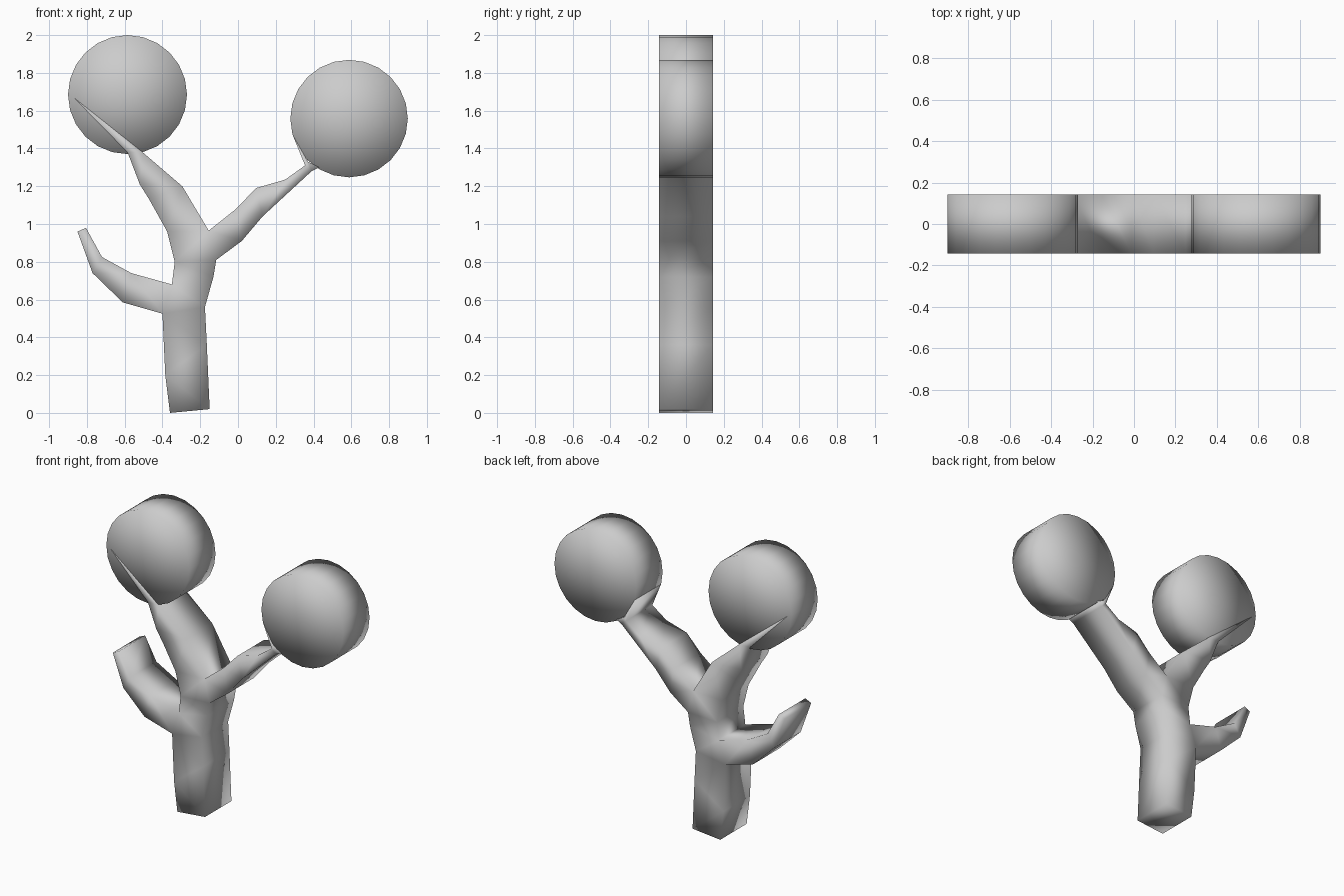
import bpy, bmesh, math

if "Cube" in bpy.data.objects:
    bpy.data.objects.remove(bpy.data.objects["Cube"])

HALF = 0.143  # half thickness of the whole model along y


def finish(bm, name):
    bmesh.ops.recalc_face_normals(bm, faces=bm.faces)
    mesh = bpy.data.meshes.new(name)
    bm.to_mesh(mesh)
    bm.free()
    mesh.shade_smooth()
    obj = bpy.data.objects.new(name, mesh)
    bpy.context.collection.objects.link(obj)
    return obj


def slab(name, outline, half):
    """Extrude an x-z outline evenly to both sides of y = 0."""
    bm = bmesh.new()
    face = bm.faces.new([bm.verts.new((x, -half, z)) for x, z in outline])
    ext = bmesh.ops.extrude_face_region(bm, geom=[face], use_keep_orig=True)
    moved = [v for v in ext["geom"] if isinstance(v, bmesh.types.BMVert)]
    bmesh.ops.translate(bm, verts=moved, vec=(0, 2 * half, 0))
    caps = [f for f in bm.faces if len(f.verts) > 4]
    bmesh.ops.triangulate(bm, faces=caps)
    return finish(bm, name)


def disc(name, x, z, radius, half, sides=24):
    """Thick round crown with fan caps, axis along y."""
    bm = bmesh.new()
    ring = [(x + radius * math.cos(2 * math.pi * i / sides),
             z + radius * math.sin(2 * math.pi * i / sides)) for i in range(sides)]
    front = [bm.verts.new((px, -half, pz)) for px, pz in ring]
    back = [bm.verts.new((px, half, pz)) for px, pz in ring]
    hub_front = bm.verts.new((x, -half, z))
    hub_back = bm.verts.new((x, half, z))
    for i in range(sides):
        j = (i + 1) % sides
        bm.faces.new((front[i], front[j], back[j], back[i]))
        bm.faces.new((hub_front, front[j], front[i]))
        bm.faces.new((hub_back, back[i], back[j]))
    return finish(bm, name)


# Trunk with three branches, one outline
trunk = [
    (-0.36, 0.00), (-0.15, 0.02), (-0.165, 0.36), (-0.175, 0.56),
    (-0.13, 0.72), (-0.115, 0.81),
    # right branch
    (0.02, 0.91), (0.13, 1.04), (0.39, 1.28), (0.43, 1.30), (0.37, 1.33),
    (0.29, 1.47), (0.355, 1.31), (0.25, 1.235), (0.095, 1.19), (-0.01, 1.08),
    (-0.155, 0.965),
    # upper left branch, running to a point over the crown
    (-0.295, 1.20), (-0.505, 1.38), (-0.87, 1.67), (-0.585, 1.38),
    (-0.52, 1.21), (-0.47, 1.13), (-0.375, 0.96), (-0.335, 0.80), (-0.35, 0.68),
    # lower left branch
    (-0.565, 0.74), (-0.72, 0.825), (-0.805, 0.98), (-0.85, 0.96),
    (-0.77, 0.74), (-0.61, 0.585), (-0.40, 0.525), (-0.385, 0.20),
]
slab("trunk_and_branches", trunk, HALF)

# Round crowns
disc("left_crown", -0.585, 1.685, 0.315, HALF - 0.001)
disc("right_crown", 0.588, 1.558, 0.311, HALF - 0.001)
